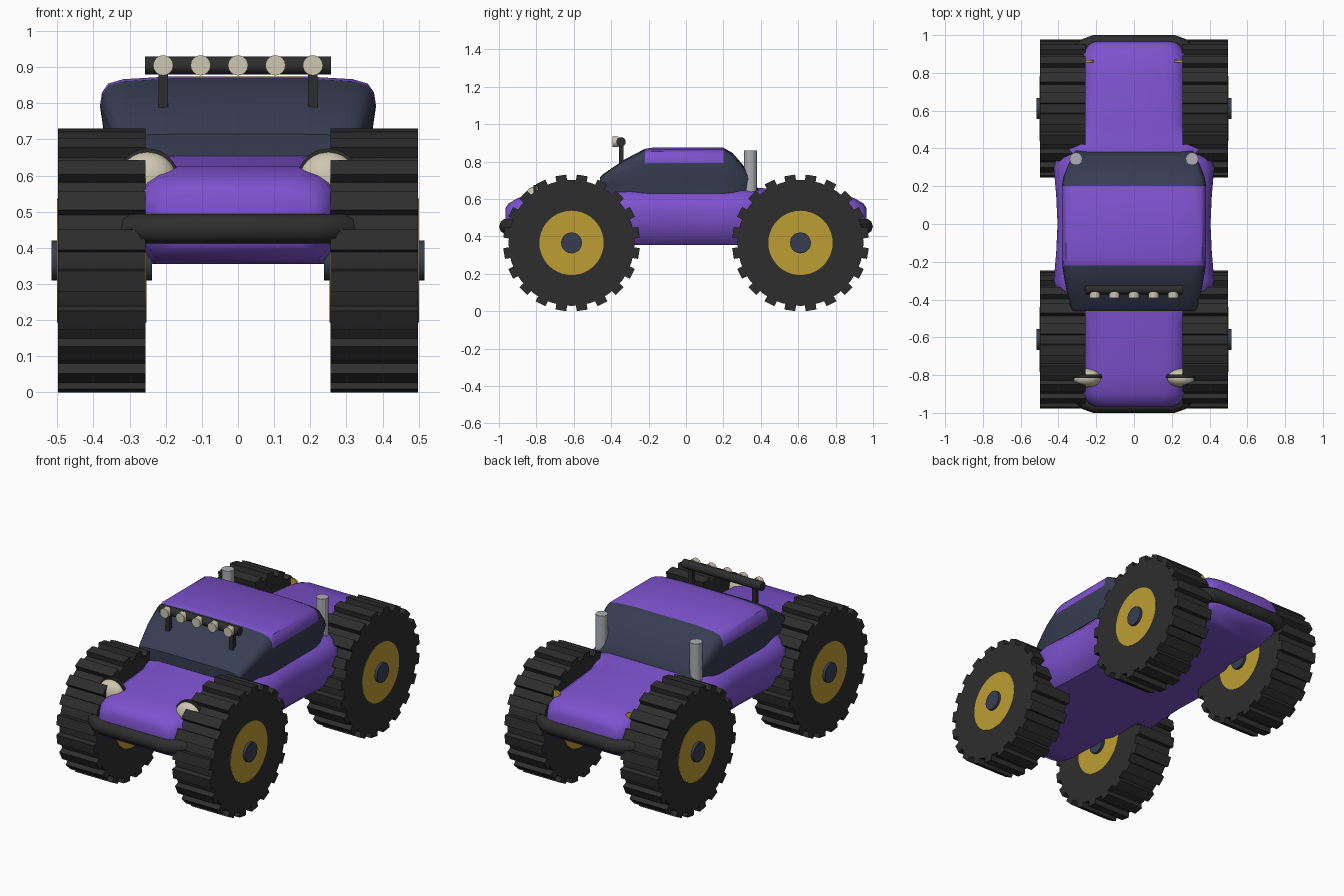
import bpy, bmesh, math
from mathutils import Matrix, Vector

cube = bpy.data.objects.get("Cube")
if cube:
    bpy.data.objects.remove(cube, do_unlink=True)


def material(name, rgb):
    m = bpy.data.materials.new(name)
    m.use_nodes = True
    col = (*rgb, 1)
    m.diffuse_color = col
    m.node_tree.nodes["Principled BSDF"].inputs["Base Color"].default_value = col
    return m


PURPLE = material("purple paint", (0.205, 0.085, 0.62))
GLASS = material("navy glass", (0.038, 0.048, 0.085))
RUBBER = material("black rubber", (0.027, 0.027, 0.027))
GOLD = material("gold rim", (0.52, 0.34, 0.035))
CREAM = material("cream lamp", (0.62, 0.57, 0.44))
STEEL = material("steel grey", (0.42, 0.43, 0.46))


def finish(name, bm, mats, smooth=None):
    bmesh.ops.recalc_face_normals(bm, faces=bm.faces)
    me = bpy.data.meshes.new(name)
    bm.to_mesh(me)
    bm.free()
    for m in mats:
        me.materials.append(m)
    ob = bpy.data.objects.new(name, me)
    bpy.context.collection.objects.link(ob)
    if smooth:
        bpy.ops.object.select_all(action='DESELECT')
        ob.select_set(True)
        bpy.context.view_layer.objects.active = ob
        bpy.ops.object.shade_smooth_by_angle(angle=math.radians(smooth))
    return ob


def rod(bm, a, b, r, seg, mat=0):
    """Add a capped cylinder from a to b."""
    a, b = Vector(a), Vector(b)
    rot = (b - a).to_track_quat('Z', 'Y').to_matrix().to_4x4()
    before = set(bm.faces)
    bmesh.ops.create_cone(bm, cap_ends=True, segments=seg, radius1=r, radius2=r,
                          depth=(b - a).length, matrix=Matrix.Translation((a + b) / 2) @ rot)
    for f in set(bm.faces) - before:
        f.material_index = mat


def box(bm, centre, size, rot=Matrix()):
    bmesh.ops.create_cube(bm, size=1, matrix=rot @ Matrix.Translation(centre) @ Matrix.Diagonal((*size, 1)))


def loft(stations, half):
    """Skin a mirrored half section through stations of (y, half width, bottom, top)."""
    bm = bmesh.new()
    section = half + [(-x, z) for x, z in reversed(half)]
    rings = [[bm.verts.new((x * w, y, z0 + z * (z1 - z0))) for x, z in section]
             for y, w, z0, z1 in stations]
    n = len(section)
    for r, s in zip(rings, rings[1:]):
        for i in range(n):
            j = (i + 1) % n
            bm.faces.new((r[i], r[j], s[j], s[i]))
    bm.faces.new(rings[0])
    bm.faces.new(rings[-1])
    return bm


# Body shell, narrow between the wheels and wide in the middle
body_half = [(0.82, 0), (0.93, 0.14), (0.99, 0.4), (1, 0.62), (0.98, 0.75),
             (0.91, 0.87), (0.8, 0.95), (0.6, 1)]
front = [(-0.965, 0.21, 0.41, 0.55), (-0.95, 0.24, 0.395, 0.575), (-0.90, 0.272, 0.37, 0.605),
         (-0.80, 0.28, 0.355, 0.625), (-0.52, 0.285, 0.355, 0.65), (-0.44, 0.34, 0.355, 0.655),
         (-0.38, 0.40, 0.355, 0.66), (-0.30, 0.425, 0.355, 0.66), (-0.15, 0.412, 0.355, 0.66)]
stations = front + [(0, 0.405, 0.355, 0.66)] + [(-y, w, a, b) for y, w, a, b in reversed(front)]
finish("body", loft(stations, body_half), [PURPLE], 40)

# Cabin: glass all round with a painted roof panel
cabin_half = [(0.95, 0), (0.97, 0.35), (1, 0.667), (0.985, 0.82), (0.94, 0.92),
              (0.83, 0.97), (0.5, 1)]
bm = loft([(-0.46, 0.325, 0.63, 0.715), (-0.44, 0.335, 0.63, 0.735), (-0.33, 0.362, 0.63, 0.81),
           (-0.22, 0.38, 0.63, 0.868), (-0.18, 0.382, 0.63, 0.874), (0.2, 0.382, 0.63, 0.874),
           (0.25, 0.374, 0.63, 0.845), (0.31, 0.35, 0.63, 0.775), (0.35, 0.33, 0.63, 0.715),
           (0.39, 0.31, 0.63, 0.645)], cabin_half)
for f in bm.faces:
    c = f.calc_center_median()
    f.material_index = int(-0.22 < c.y < 0.2 and c.z > 0.79)
finish("cabin", bm, [GLASS, PURPLE], 35)

# Wheel: tyre with tread blocks, rim disc and hub, about its own centre
bm = bmesh.new()
W, BLOCKS = 0.1215, 20
rod(bm, (-W, 0, 0), (W, 0, 0), 0.337, 40)
for i in range(BLOCKS):
    rot = Matrix.Rotation(math.tau * (i + 0.5) / BLOCKS, 4, 'X')
    box(bm, (0, 0, 0.3425), (2 * W, 0.058, 0.045), rot)
rod(bm, (-W - 0.002, 0, 0), (W + 0.002, 0, 0), 0.172, 40, 1)
rod(bm, (-W - 0.017, 0, 0), (W + 0.017, 0, 0), 0.056, 20, 2)
wheel = finish("front_left_wheel", bm, [RUBBER, GOLD, GLASS], 30)
wheel.location = (0.377, -0.612, 0.365)
for name, x, y in (("front_right_wheel", -1, -1), ("rear_left_wheel", 1, 1), ("rear_right_wheel", -1, 1)):
    ob = bpy.data.objects.new(name, wheel.data)
    ob.location = (0.377 * x, 0.612 * y, 0.365)
    bpy.context.collection.objects.link(ob)

# Bumpers: a bent tube across each end
for name, s in (("front_bumper", -1), ("rear_bumper", 1)):
    cu = bpy.data.curves.new(name, 'CURVE')
    cu.dimensions = '3D'
    cu.bevel_depth = 0.043
    cu.bevel_resolution = 3
    cu.use_fill_caps = True
    sp = cu.splines.new('POLY')
    path = [(-0.30, 0.90), (-0.25, 0.943), (-0.21, 0.957), (0.21, 0.957), (0.25, 0.943), (0.30, 0.90)]
    sp.points.add(len(path) - 1)
    for p, (x, y) in zip(sp.points, path):
        p.co = (x, y * s, 0.453, 1)
    cu.materials.append(RUBBER)
    bpy.context.collection.objects.link(bpy.data.objects.new(name, cu))

# Paired parts on each side
for side, s in (("left", 1), ("right", -1)):
    # Headlight dome with its dark rim
    bm = bmesh.new()
    bmesh.ops.create_uvsphere(bm, u_segments=24, v_segments=12, radius=1,
                              matrix=Matrix.Translation((0.25 * s, -0.815, 0.59))
                              @ Matrix.Diagonal((0.08, 0.05, 0.075, 1)))
    finish(side + "_headlight", bm, [CREAM], 60)
    bm = bmesh.new()
    rod(bm, (0.25 * s, -0.815, 0.588), (0.25 * s, -0.798, 0.588), 0.087, 28)
    finish(side + "_headlight_rim", bm, [RUBBER], 30)
    # Small rear marker
    bm = bmesh.new()
    rod(bm, (0.245 * s, 0.855, 0.59), (0.245 * s, 0.868, 0.59), 0.033, 16)
    finish(side + "_rear_marker", bm, [GOLD], 30)
    # Upright exhaust pipe behind the cabin
    bm = bmesh.new()
    rod(bm, (0.307 * s, 0.345, 0.62), (0.307 * s, 0.345, 0.86), 0.034, 12)
    finish(side + "_exhaust", bm, [STEEL])

# Roof light bar on two posts
bm = bmesh.new()
rod(bm, (-0.257, -0.347, 0.905), (0.257, -0.347, 0.905), 0.025, 16)
for x in (-0.207, 0.207):
    box(bm, (x, -0.347, 0.84), (0.026, 0.024, 0.11))
finish("light_bar", bm, [RUBBER], 35)
for i in range(5):
    bm = bmesh.new()
    x = (i - 2) * 0.1035
    rod(bm, (x, -0.392, 0.905), (x, -0.36, 0.905), 0.028, 16)
    finish(f"bar_lamp_{i + 1}", bm, [CREAM], 35)
